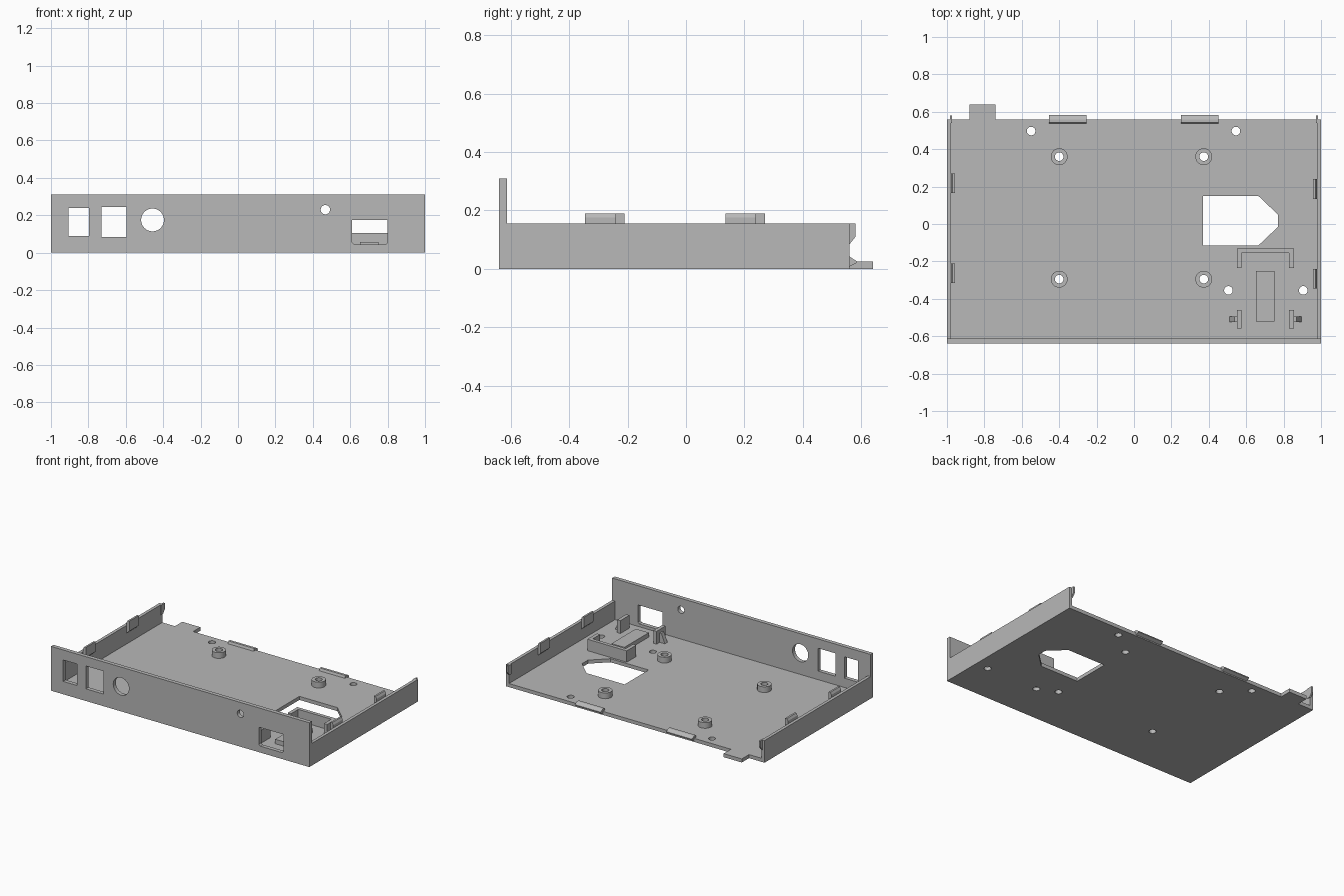
import bpy
import bmesh
from math import cos, sin, tau
from mathutils import Vector

cube = bpy.data.objects.get("Cube")
if cube:
    bpy.data.objects.remove(cube, do_unlink=True)

grey = bpy.data.materials.new("plain grey")
grey.use_nodes = True
grey.diffuse_color = (0.48, 0.48, 0.48, 1)
grey.node_tree.nodes["Principled BSDF"].inputs["Base Color"].default_value = grey.diffuse_color

FLOOR = 0.025
AXES = {"x": lambda a, b, d: (d, a, b),
        "y": lambda a, b, d: (a, d, b),
        "z": lambda a, b, d: (a, b, d)}


def prism(name, outline, axis, low, high):
    """Extrude an outline along an axis between two depths."""
    bm = bmesh.new()
    place = AXES[axis]
    face = bm.faces.new([bm.verts.new(place(a, b, low)) for a, b in outline])
    top = bmesh.ops.extrude_face_region(bm, geom=[face])["geom"]
    moved = [v for v in top if isinstance(v, bmesh.types.BMVert)]
    bmesh.ops.translate(bm, verts=moved, vec=Vector(place(0, 0, high - low)))
    bmesh.ops.recalc_face_normals(bm, faces=bm.faces)
    mesh = bpy.data.meshes.new(name)
    bm.to_mesh(mesh)
    bm.free()
    mesh.materials.append(grey)
    obj = bpy.data.objects.new(name, mesh)
    bpy.context.collection.objects.link(obj)
    return obj


def rect(a0, a1, b0, b1):
    return [(a0, b0), (a1, b0), (a1, b1), (a0, b1)]


def circle(a, b, r, n=32):
    return [(a + r * cos(tau * i / n), b + r * sin(tau * i / n)) for i in range(n)]


def box(name, x0, x1, y0, y1, z0, z1):
    return prism(name, rect(x0, x1, y0, y1), "z", z0, z1)


def cut(target, outlines, axis, low, high):
    """Cut openings through a part, then discard the cutters."""
    for outline in outlines:
        cutter = prism("cutter", outline, axis, low, high)
        cutter.hide_render = True
        mod = target.modifiers.new("opening", "BOOLEAN")
        mod.operation = "DIFFERENCE"
        mod.solver = "EXACT"
        mod.object = cutter
        bpy.context.view_layer.objects.active = target
        bpy.ops.object.modifier_apply(modifier=mod.name)
        bpy.data.objects.remove(cutter, do_unlink=True)


def smooth(obj):
    bpy.ops.object.select_all(action="DESELECT")
    obj.select_set(True)
    bpy.context.view_layer.objects.active = obj
    bpy.ops.object.shade_smooth_by_angle()


# Base plate with rear tongue, screw holes and cable opening
posts = [(x, y) for x in (-0.4, 0.373) for y in (0.36, -0.295)]
screws = [(-0.55, 0.497), (0.545, 0.497), (0.505, -0.355), (0.905, -0.355)]
plate = prism("base_plate", [(-1, -0.62), (1, -0.62), (1, 0.56), (-0.74, 0.56),
                             (-0.74, 0.64), (-0.88, 0.64), (-0.88, 0.56), (-1, 0.56)],
              "z", 0, FLOOR)
opening = [(0.37, -0.115), (0.665, -0.115), (0.77, -0.015),
           (0.77, 0.05), (0.665, 0.15), (0.37, 0.15)]
cut(plate, [opening] + [circle(x, y, 0.023) for x, y in posts + screws], "z", -0.1, 0.1)
smooth(plate)

# Standoffs
for i, (x, y) in enumerate(posts):
    standoff = prism(f"standoff_{i + 1}", circle(x, y, 0.045), "z", FLOOR, 0.065)
    cut(standoff, [circle(x, y, 0.023)], "z", -0.1, 0.2)
    smooth(standoff)

# Front panel with connector openings
panel = box("front_panel", -1, 1, -0.64, -0.612, 0, 0.31)
window = [(0.62, 0.045), (0.79, 0.045), (0.8, 0.055), (0.8, 0.175), (0.61, 0.175), (0.61, 0.055)]
cut(panel, [rect(-0.905, -0.797, 0.09, 0.24), rect(-0.73, -0.595, 0.085, 0.245), window,
            circle(-0.457, 0.175, 0.061, 48), circle(0.467, 0.23, 0.025)], "y", -0.8, -0.5)
smooth(panel)

# Side walls, their rear lips and the upright clips
for side, name, shift in ((-1, "right", 0), (1, "left", -0.03)):
    def side_x(a, b):
        return sorted((side * a, side * b))
    prism(f"{name}_wall", rect(-0.62, 0.56, 0, 0.155), "x", *side_x(0.978, 1))
    prism(f"{name}_wall_lip", [(0.54, 0.155), (0.58, 0.155), (0.58, 0.11),
                               (0.56, 0.085), (0.54, 0.085)], "x", *side_x(0.973, 0.984))
    for j, y in enumerate((-0.315, 0.165)):
        clip = [(side * a, b) for a, b in ((0.979, 0.1), (0.957, 0.12), (0.957, 0.19),
                                           (0.97, 0.19), (0.979, 0.175))]
        prism(f"{name}_wall_clip_{j + 1}", clip, "y", y + shift, y + shift + 0.105)

# Rear edge catches
catch = [(0.535, 0.02), (0.543, 0.042), (0.56, 0.042), (0.583, 0.027), (0.583, 0.02), (0.56, 0.008)]
for j, x in enumerate((-0.455, 0.252)):
    prism(f"rear_catch_{j + 1}", catch, "x", x, x + 0.2)

# Switch holder: stop bracket, seat, guide posts and gussets
prism("switch_bracket", [(0.55, -0.235), (0.575, -0.235), (0.575, -0.155), (0.83, -0.155),
                         (0.83, -0.235), (0.855, -0.235), (0.855, -0.13), (0.55, -0.13)],
      "z", FLOOR, 0.105)
box("switch_seat", 0.652, 0.752, -0.52, -0.25, FLOOR, 0.056)
for side, name in ((-1, "right"), (1, "left")):
    def from_centre(d):
        return 0.7025 + side * d
    box(f"{name}_guide_post", *sorted((from_centre(0.1275), from_centre(0.1525))),
        -0.56, -0.46, FLOOR, 0.115)
    prism(f"{name}_guide_gusset", [(from_centre(0.15), FLOOR), (from_centre(0.192), FLOOR),
                                   (from_centre(0.165), 0.09), (from_centre(0.15), 0.09)],
          "y", -0.525, -0.495)
